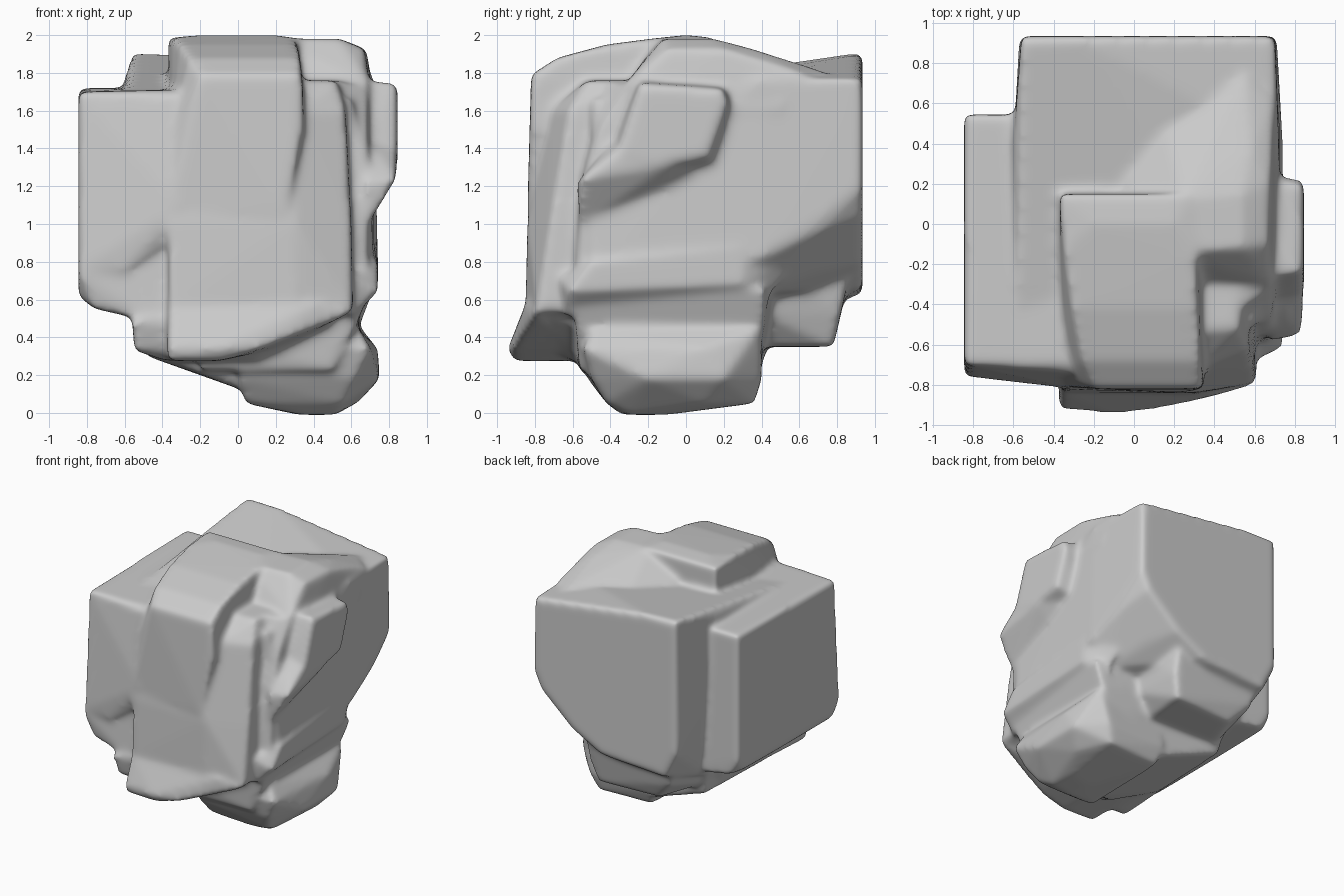
import bpy, bmesh

bm = bmesh.new()


def hull(*pts):
    """Add one convex chunk of stone."""
    vs = [bm.verts.new(p) for p in pts]
    r = bmesh.ops.convex_hull(bm, input=vs)
    junk = {g for g in r["geom_interior"] + r["geom_unused"] if isinstance(g, bmesh.types.BMVert)}
    bmesh.ops.delete(bm, geom=list(junk), context='VERTS')


def at_x(x, *yz):
    return [(x, y, z) for y, z in yz]


def at_y(y, *xz):
    return [(x, y, z) for x, z in xz]


def at_z(z, *xy):
    return [(x, y, z) for x, y in xy]


# main body with the flat, tapered back face
hull(*at_y(0.935, (-0.56, 1.91), (-0.3, 1.9), (0.7, 1.77), (0.71, 1.2), (0.64, 1.05), (0.36, 0.8), (0.1, 0.66), (-0.46, 0.63), (-0.57, 0.85)),
     *at_y(-0.5, (-0.58, 1.7), (0.6, 1.66), (0.7, 1.2), (0.72, 0.68), (-0.5, 0.5)),
     *at_y(0.7, (0.71, 0.96), (0.5, 0.76)),
     *at_y(0.4, (0.72, 1.77), (0.74, 0.82), (0.58, 0.64), (-0.5, 0.45), (-0.6, 1.78)))

# left block
hull(*at_x(-0.845, (-0.7, 1.7), (0.545, 1.72), (0.545, 0.72), (0.45, 0.62), (-0.66, 0.62), (-0.76, 0.74)),
     *at_x(-0.76, (0.54, 0.58), (-0.74, 0.55)),
     *at_x(-0.45, (-0.77, 0.48)),
     *at_x(-0.3, (-0.7, 1.71), (0.54, 1.72), (0.54, 0.5), (-0.76, 0.45)))
# upper bulge that brings the left block flush with the slab
hull(*at_x(-0.84, (-0.7, 1.69), (-0.758, 0.76), (-0.4, 0.76), (-0.4, 1.69)),
     *at_x(-0.6, (-0.775, 0.75)),
     *at_x(-0.3, (-0.74, 1.69), (-0.82, 1.1), (-0.77, 0.95), (-0.4, 0.95), (-0.4, 1.69)))

# front slab, upper tongue
hull(*at_z(2.0, (-0.2, 0.0), (0.2, 0.0)),
     *at_z(1.985, (-0.35, -0.12), (-0.37, 0.15), (0.28, 0.15), (0.31, -0.15)),
     *at_z(1.95, (-0.31, -0.42), (0.32, -0.42)),
     *at_z(1.88, (-0.26, -0.68), (0.33, -0.68)),
     *at_z(1.79, (-0.2, -0.82), (0.34, -0.82)),
     *at_z(1.5, (-0.36, 0.15), (-0.35, -0.76), (0.35, -0.82), (0.35, 0.15)),
     *at_z(1.05, (-0.36, -0.81), (0.25, -0.84)))

# front slab, wide lower sheet
hull(*at_z(1.76, (-0.2, -0.56), (0.52, -0.52), (0.55, -0.2), (-0.2, 0)),
     *at_z(1.6, (-0.32, -0.74), (0.33, -0.72), (0.57, -0.62)),
     *at_z(1.0, (-0.37, -0.82), (0.3, -0.84), (0.6, -0.72), (0.6, 0)),
     *at_z(0.54, (-0.37, -0.84), (0.3, -0.85), (0.61, -0.79), (0.6, -0.2)),
     *at_z(0.38, (-0.37, -0.84), (0.2, -0.85), (-0.3, -0.2)))

# flared lip at the foot of the slab
hull(*at_z(0.58, (-0.37, -0.83), (0.4, -0.85), (0.1, -0.4), (-0.37, -0.5)),
     *at_z(0.34, (-0.375, -0.92), (-0.1, -0.945), (0.12, -0.92), (0.2, -0.6)),
     *at_z(0.275, (-0.375, -0.9), (-0.1, -0.91), (-0.1, -0.5), (-0.35, -0.5)),
     (0.61, -0.8, 0.53), (0.3, -0.88, 0.41))

# stepped layer behind the sheet on the right
hull(*at_x(0.69, (-0.3, 1.74), (-0.46, 1.5), (-0.54, 1.25), (-0.58, 0.7), (0.1, 0.7), (0.1, 1.74)),
     *at_x(0.5, (-0.44, 1.75), (-0.56, 1.3), (-0.64, 0.6), (0.1, 0.6), (0.1, 1.75)))
hull(*at_x(0.74, (-0.5, 0.8), (0.3, 0.88), (-0.62, 0.64), (0.3, 0.68)),
     *at_x(0.6, (-0.68, 0.72), (0.6, 0.84), (-0.64, 0.5), (0.42, 0.55)))

# raised crown behind the right shelf, fading to the back and left
hull(*at_z(1.98, (0.2, -0.14), (0.54, -0.12), (0.54, 0.15), (0.25, 0.12)),
     *at_z(1.925, (0.67, -0.1), (0.68, 0.2), (0.58, 0.36), (0.25, 0.2)),
     *at_z(1.8, (0.7, 0.6), (0.55, 0.75), (0.15, 0.5), (-0.05, 0.2)),
     *at_z(1.74, (0.3, -0.3), (0.58, -0.3), (0.69, -0.32)),
     *at_z(1.6, (0.2, -0.3), (0.58, -0.3), (0.72, -0.2), (0.73, 0.5)))

# flat plate on the right side, its forward spur and the swell below it
hull(*at_x(0.845, (-0.24, 1.745), (0.19, 1.715), (0.22, 1.64), (0.12, 1.36), (-0.15, 1.31), (-0.36, 1.38), (-0.27, 1.6)),
     *at_x(0.65, (-0.26, 1.76), (0.22, 1.73), (0.25, 1.64), (0.16, 1.3), (-0.15, 1.2), (-0.4, 1.4), (-0.3, 1.6)))
hull(*at_x(0.84, (-0.1, 1.4), (-0.1, 1.31), (-0.55, 1.24), (-0.4, 1.28), (-0.35, 1.4)),
     *at_x(0.68, (0.05, 1.5), (0.1, 1.25), (-0.1, 1.15), (-0.57, 0.98), (-0.58, 1.22), (-0.38, 1.45)))

# lower core and left ledge
hull(*at_z(0.8, (-0.5, -0.5), (-0.5, 0.7), (0.6, 0.4), (0.6, -0.6)),
     *at_z(0.48, (-0.56, -0.8), (-0.55, 0.3), (0.3, 0.42), (0.5, -0.7)),
     *at_z(0.33, (-0.55, -0.76), (-0.48, 0.25), (0.3, 0.3), (0.1, -0.7)),
     *at_z(0.28, (-0.4, -0.68), (-0.3, 0.2), (0.1, -0.6)))
# sloping underside joining core and foot
hull(*at_z(0.5, (-0.5, -0.4), (-0.5, 0.45), (0.3, 0.42), (0.3, -0.5)),
     *at_z(0.3, (-0.48, -0.3), (-0.46, 0.42)),
     *at_z(0.21, (-0.2, -0.5), (-0.2, 0.38)),
     *at_z(0.1, (0.08, -0.4), (0.08, 0.37)))

# ledge under the back face
hull(*at_z(0.88, (-0.48, 0.9), (0.3, 0.9), (0.42, 0.4), (-0.5, 0.4)),
     *at_z(0.52, (-0.44, 0.82), (0.29, 0.81), (0.34, 0.4)),
     *at_z(0.35, (-0.28, 0.75), (0.24, 0.78), (0.2, 0.42), (-0.44, 0.3)))

# foot: upper and lower layers
hull(*at_z(0.66, (0.0, -0.6), (0.7, -0.6), (0.72, 0.42), (0.0, 0.5)),
     *at_z(0.45, (-0.2, -0.62), (0.62, -0.58), (0.64, 0.41), (0.0, 0.45)),
     *at_z(0.22, (-0.2, -0.56), (0.5, -0.56), (0.55, 0.37), (-0.15, 0.3)))
hull(*at_z(0.44, (0.1, -0.5), (0.64, -0.5), (0.66, 0.38), (0.1, 0.4)),
     *at_z(0.34, (0.05, -0.59), (0.7, -0.54), (0.74, 0.1), (0.62, 0.4)),
     *at_z(0.18, (0.0, -0.52), (0.62, -0.5), (0.75, -0.2), (0.75, 0.2), (0.57, 0.4), (0.05, 0.4)),
     *at_z(0.05, (0.04, -0.42), (0.56, -0.42), (0.63, 0.1), (0.52, 0.36), (0.06, 0.34)),
     *at_z(-0.01, (0.34, -0.34), (0.52, -0.3), (0.5, -0.1), (0.32, -0.15)))

me = bpy.data.meshes.new("rock")
bm.to_mesh(me)
bm.free()
rock = bpy.data.objects.new("rock", me)
bpy.context.collection.objects.link(rock)

# fuse the chunks into one weathered stone
rm = rock.modifiers.new("fuse", 'REMESH')
rm.mode = 'VOXEL'
rm.voxel_size = 0.018
rm.use_smooth_shade = True
sm = rock.modifiers.new("weather", 'SMOOTH')
sm.factor = 0.5
sm.iterations = 18
